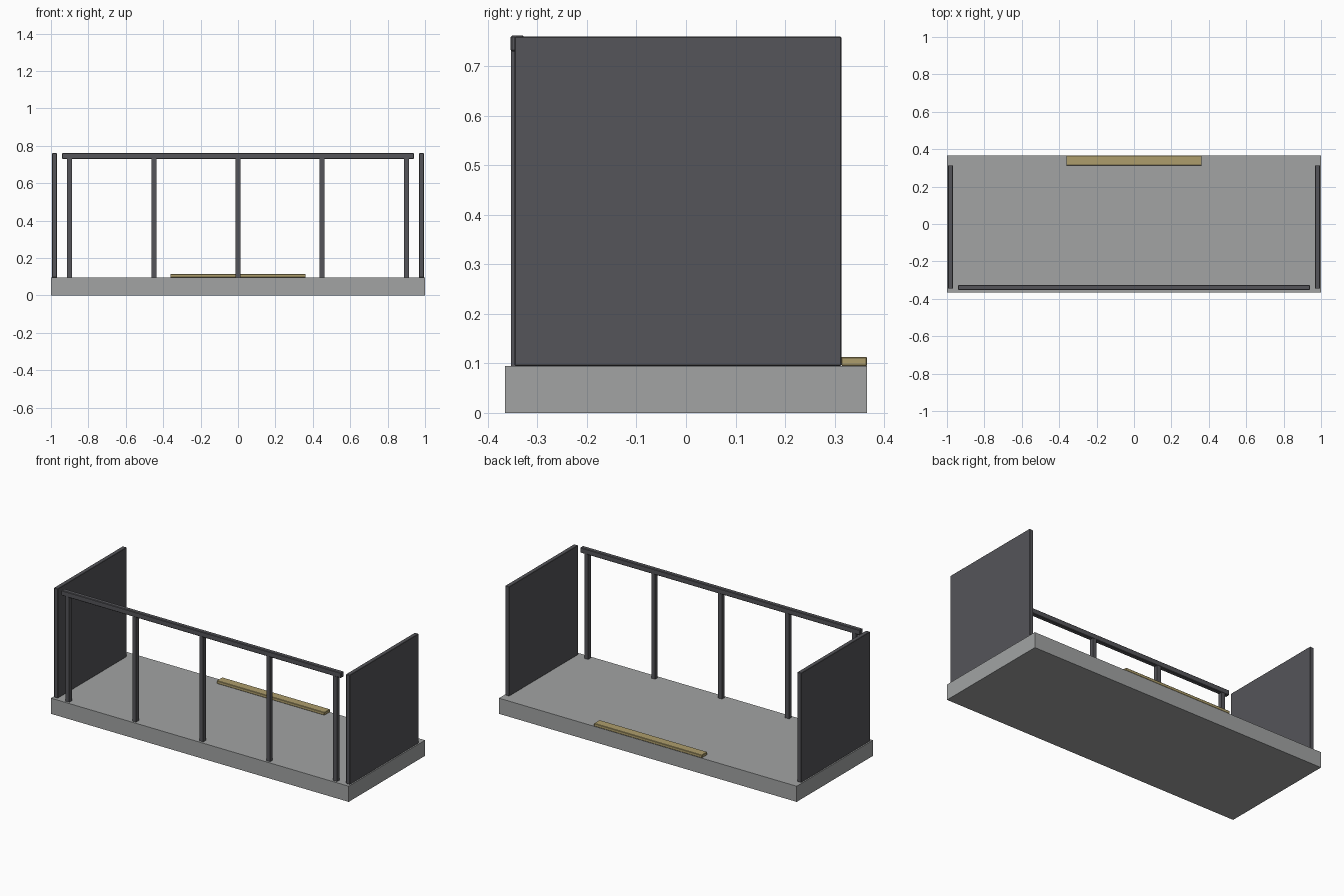
import bpy, bmesh

if "Cube" in bpy.data.objects:
    bpy.data.objects.remove(bpy.data.objects["Cube"])


def material(name, color):
    m = bpy.data.materials.new(name)
    m.diffuse_color = color
    m.use_nodes = True
    m.node_tree.nodes["Principled BSDF"].inputs["Base Color"].default_value = m.diffuse_color
    return m


metal = material("dark_metal", (0.09, 0.09, 0.10, 1))
concrete = material("concrete", (0.36, 0.37, 0.37, 1))
wood = material("wood", (0.42, 0.34, 0.15, 1))


def box(name, x, y, z, mat, bevel=0.0):
    """Box from (min, max) ranges on each axis, with an optional small edge bevel."""
    bm = bmesh.new()
    bmesh.ops.create_cube(bm, size=1)
    for v in bm.verts:
        for i, (lo, hi) in enumerate((x, y, z)):
            v.co[i] = hi if v.co[i] > 0 else lo
    if bevel:
        bmesh.ops.bevel(bm, geom=bm.edges[:], offset=bevel, segments=1, affect='EDGES')
    mesh = bpy.data.meshes.new(name)
    bm.to_mesh(mesh)
    bm.free()
    mesh.materials.append(mat)
    obj = bpy.data.objects.new(name, mesh)
    bpy.context.collection.objects.link(obj)
    return obj


FLOOR = 0.095

# Floor slab and door threshold at the back
box("floor_slab", (-1, 1), (-0.366, 0.366), (0, FLOOR), concrete)
box("door_threshold", (-0.362, 0.362), (0.313, 0.366), (FLOOR, 0.113), wood, 0.002)

# Side privacy panels
for side, (a, b) in {"left": (-0.994, -0.968), "right": (0.968, 0.994)}.items():
    box(side + "_panel", (a, b), (-0.346, 0.314), (FLOOR, 0.76), metal, 0.002)

# Front railing: handrail on five square posts
box("handrail", (-0.94, 0.94), (-0.354, -0.327), (0.73, 0.762), metal, 0.003)
for i in range(5):
    x = -0.9 + 0.45 * i
    box(f"railing_post_{i + 1}", (x - 0.013, x + 0.013), (-0.353, -0.328), (FLOOR, 0.74), metal)
